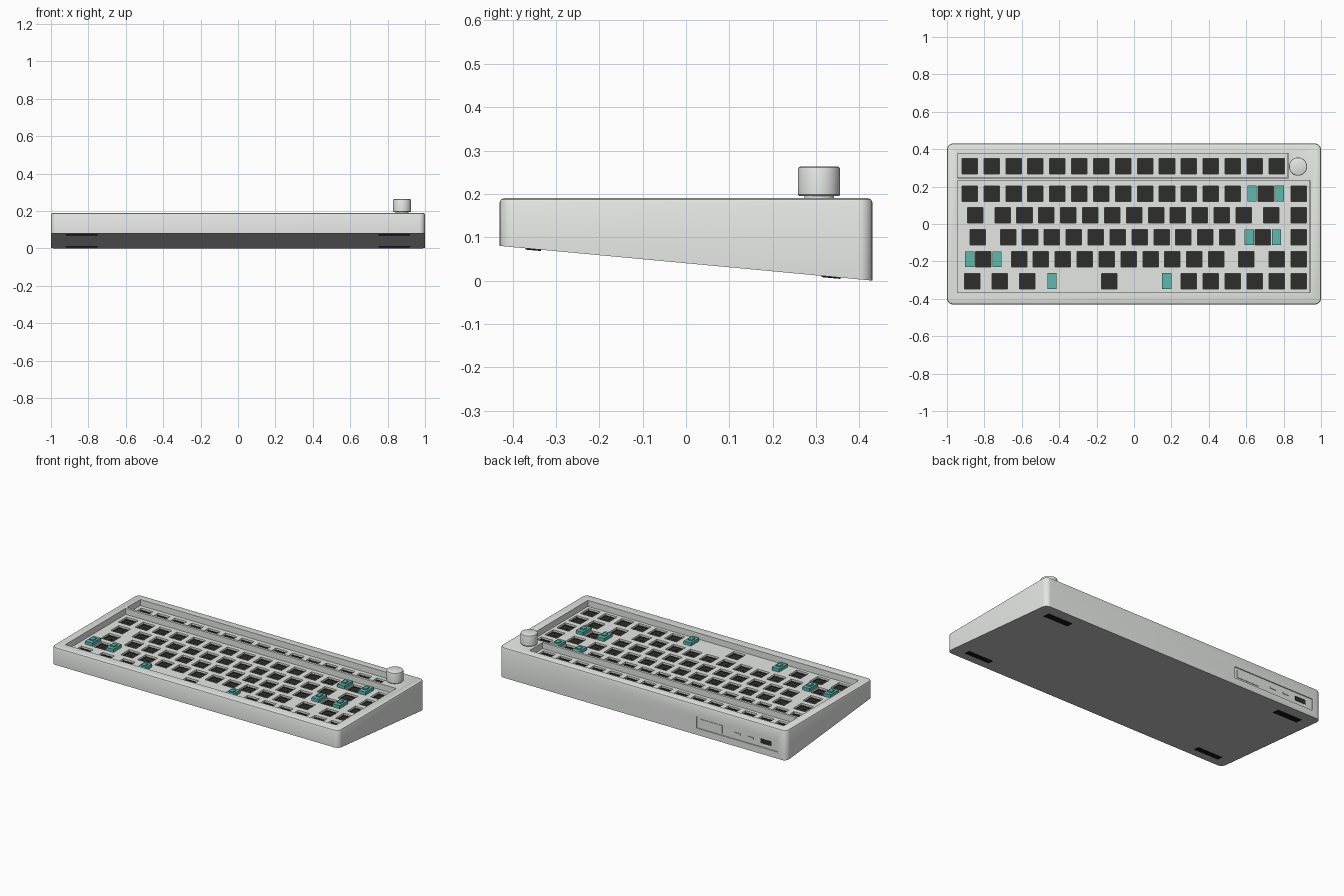
import bpy, bmesh, math
from mathutils import Matrix

if "Cube" in bpy.data.objects:
    bpy.data.objects.remove(bpy.data.objects["Cube"])


def material(name, col):
    m = bpy.data.materials.new(name)
    m.diffuse_color = (*col, 1)
    m.use_nodes = True
    m.node_tree.nodes["Principled BSDF"].inputs["Base Color"].default_value = m.diffuse_color
    return m


GREY = material("light grey", (0.79, 0.81, 0.79))
BASE = material("grey base", (0.56, 0.56, 0.56))
DARK = material("charcoal", (0.026, 0.026, 0.025))
BLACK = material("black rubber", (0.008, 0.008, 0.008))
TEAL = material("teal", (0.11, 0.48, 0.43))

U, X0 = 0.1172, -0.94          # key pitch and left end of the key field
HX, HY, TOP = 1.0, 0.43, 0.19  # case half sizes and top height
PLATE, PCB = 0.152, 0.136


def slope(y):
    """Height of the tilted underside."""
    return 0.08 * (HY - y) / (2 * HY)


def finish(name, bm, mat, smooth=False):
    bmesh.ops.recalc_face_normals(bm, faces=bm.faces)
    me = bpy.data.meshes.new(name)
    bm.to_mesh(me)
    bm.free()
    ob = bpy.data.objects.new(name, me)
    bpy.context.collection.objects.link(ob)
    if mat:
        me.materials.append(mat)
    if smooth:
        smooth_by_angle(ob)
    return ob


def select(ob):
    bpy.ops.object.select_all(action='DESELECT')
    bpy.context.view_layer.objects.active = ob
    ob.select_set(True)


def smooth_by_angle(ob):
    select(ob)
    bpy.ops.object.shade_smooth_by_angle(angle=math.radians(35))


def boxes(name, items, mat=None):
    """One object from (x0, x1, y0, y1, z0, z1) boxes."""
    bm = bmesh.new()
    for x0, x1, y0, y1, z0, z1 in items:
        m = Matrix.Translation(((x0 + x1) / 2, (y0 + y1) / 2, (z0 + z1) / 2))
        bmesh.ops.create_cube(bm, size=1, matrix=m @ Matrix.Diagonal((x1 - x0, y1 - y0, z1 - z0, 1)))
    return finish(name, bm, mat)


def block(x, y, w, d, z0, z1):
    return (x - w / 2, x + w / 2, y - d / 2, y + d / 2, z0, z1)


def cut(ob, cutter):
    mod = ob.modifiers.new("cut", 'BOOLEAN')
    mod.operation, mod.solver, mod.object = 'DIFFERENCE', 'EXACT', cutter
    select(ob)
    bpy.ops.object.modifier_apply(modifier=mod.name)
    bpy.data.objects.remove(cutter)


def outline(inset, r=0.032, n=6):
    """Rounded rectangle of the case, pulled in by inset."""
    pts = []
    for k, (sx, sy) in enumerate([(1, 1), (-1, 1), (-1, -1), (1, -1)]):
        for i in range(n + 1):
            a = math.pi / 2 * (k + i / n)
            pts.append((sx * (HX - r) + (r - inset) * math.cos(a),
                        sy * (HY - r) + (r - inset) * math.sin(a)))
    return pts


def loft(bm, rings):
    rings = [[bm.verts.new(p) for p in ring] for ring in rings]
    for a, b in zip(rings, rings[1:]):
        for i in range(len(a)):
            j = (i + 1) % len(a)
            bm.faces.new((a[i], a[j], b[j], b[i]))
    bm.faces.new(rings[0])
    bm.faces.new(rings[-1])


def turned(name, x, y, profile, mat, n=40):
    bm = bmesh.new()
    loft(bm, [[(x + r * math.cos(2 * math.pi * i / n), y + r * math.sin(2 * math.pi * i / n), z)
               for i in range(n)] for r, z in profile])
    return finish(name, bm, mat, True)


# Case: wedge with rounded corners and a soft top edge
bm = bmesh.new()
rings = [[(x, y, slope(y)) for x, y in outline(0)]]
for inset, z in [(0, 0.18), (0.003, 0.187), (0.01, TOP)]:
    rings.append([(x, y, z) for x, y in outline(inset)])
loft(bm, rings)
case = finish("case", bm, GREY)

# Key wells and the recessed rear port panel
wells = [(-0.945, 0.825, 0.247, 0.378), (-0.945, 0.94, -0.367, 0.232)]
cut(case, boxes("well_cutter", [(*w, PCB - 0.006, 0.3) for w in wells]))
cut(case, boxes("panel_cutter", [(-0.94, -0.375, HY - 0.006, 0.5, 0.042, 0.115)]))
case.data.materials.append(BASE)
for f in case.data.polygons:
    if f.normal.z < -0.5 and f.center.z < 0.1:
        f.material_index = 1
smooth_by_angle(case)

# Key layout: centres in key units, row by row
rows = [(0.310, [i + 0.5 for i in range(15)]),
        (0.163, [i + 0.5 for i in range(13)] + [14, 15.5]),
        (0.046, [0.75] + [i + 2 for i in range(12)] + [14.25, 15.5]),
        (-0.071, [0.875] + [i + 2.25 for i in range(11)] + [13.875, 15.5]),
        (-0.188, [1.125] + [i + 2.75 for i in range(10)] + [13.125, 14.5, 15.5]),
        (-0.305, [0.625, 1.875, 3.125, 6.875] + [i + 10.5 for i in range(6)])]
keys = [(X0 + u * U + 0.003, y) for y, us in rows for u in us]

# Plate with switch holes, circuit board below
m = 0.0005
plate = boxes("switch_plate", [(a + m, b - m, c + m, d - m, PLATE - 0.012, PLATE) for a, b, c, d in wells], GREY)
cut(plate, boxes("hole_cutter", [block(x, y, 0.083, 0.083, 0.1, 0.2) for x, y in keys]))
boxes("circuit_board", [(a + m, b - m, c + m, d - m, PCB - 0.005, PCB) for a, b, c, d in wells], DARK)

# Switch sockets: low pad with a centre hole disc
boxes("socket_pads", [block(x, y, 0.066, 0.066, PCB - 0.002, PCB + 0.006) for x, y in keys], DARK)
bm = bmesh.new()
for x, y in keys:
    bmesh.ops.create_cone(bm, cap_ends=True, segments=12, radius1=0.012, radius2=0.012, depth=0.004,
                          matrix=Matrix.Translation((x, y, PCB + 0.005)))
finish("socket_centres", bm, DARK)

# Stabilisers either side of the wide keys
housings, stems = [], []
for u, y, off in [(14, 0.163, 0.073), (13.875, -0.071, 0.073), (1.125, -0.188, 0.073), (6.875, -0.305, 0.307)]:
    for s in (-1, 1):
        x = X0 + u * U + 0.003 + s * off
        housings.append(block(x, y, 0.050, 0.084, PLATE - 0.01, PLATE + 0.02))
        stems.append(block(x, y, 0.026, 0.034, PLATE, PLATE + 0.027))
boxes("stabiliser_housings", housings, TEAL)
boxes("stabiliser_stems", stems, TEAL)

# Volume knob on its shaft
turned("knob_shaft", 0.877, 0.307, [(0.034, 0.185), (0.034, 0.2)], GREY)
turned("knob", 0.877, 0.307, [(0.046, 0.195), (0.0485, 0.198), (0.0485, 0.257), (0.047, 0.261), (0.043, 0.263)], GREY)

# Rear panel: receiver cover, two switches, cable port
yb = HY - 0.006
boxes("receiver_cover", [(-0.55, -0.395, yb - 0.005, yb + 0.003, 0.054, 0.103)], GREY)
boxes("rear_switch_sliders", [block(x, yb, 0.04, 0.008, 0.074, 0.085) for x in (-0.656, -0.747)], GREY)
boxes("cable_port", [(-0.892, -0.818, yb - 0.005, yb + 0.002, 0.065, 0.093)], DARK)

# Rubber feet lying on the sloped underside
feet = boxes("rubber_feet", [block(s * 0.835, y, 0.17, d, -0.003, 0.003)
                             for s in (-1, 1) for y, d in ((-0.352, 0.036), (0.335, 0.044))], BLACK)
for v in feet.data.vertices:
    v.co.z += slope(v.co.y)
